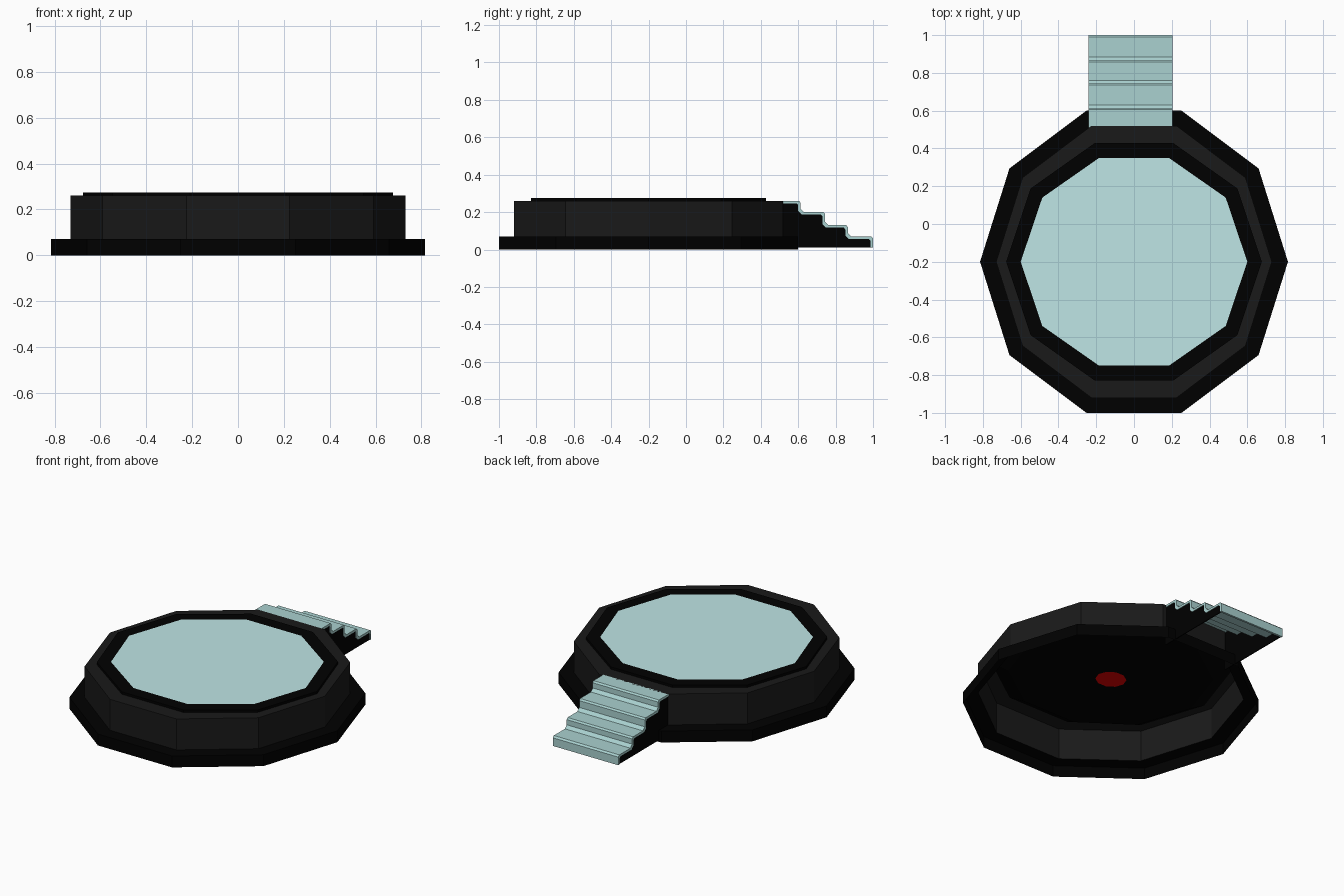
import bpy, bmesh
from math import cos, sin, pi

if "Cube" in bpy.data.objects:
    bpy.data.objects.remove(bpy.data.objects["Cube"])

CENTRE_Y = -0.2
SIDES = 10


def material(name, rgb):
    m = bpy.data.materials.new(name)
    m.diffuse_color = (*rgb, 1)
    m.use_nodes = True
    m.node_tree.nodes["Principled BSDF"].inputs["Base Color"].default_value = m.diffuse_color
    return m


black = material("black", (0.0, 0.0, 0.0))
charcoal = material("charcoal", (0.010, 0.010, 0.010))
pale_teal = material("pale_teal", (0.52, 0.79, 0.79))
stair_teal = material("stair_teal", (0.40, 0.64, 0.63))
red = material("red", (0.80, 0.0, 0.0))


def finish(name, bm, mat):
    bmesh.ops.recalc_face_normals(bm, faces=bm.faces)
    mesh = bpy.data.meshes.new(name)
    bm.to_mesh(mesh)
    bm.free()
    mesh.materials.append(mat)
    ob = bpy.data.objects.new(name, mesh)
    bpy.context.collection.objects.link(ob)
    return ob


def loft(name, rings, mat, cap=False):
    """Ten-sided shell through rings of (x radius, y radius, z)."""
    bm = bmesh.new()
    loops = []
    for rx, ry, z in rings:
        loops.append([bm.verts.new((rx * cos(2 * pi * i / SIDES),
                                    CENTRE_Y + ry * sin(2 * pi * i / SIDES), z))
                      for i in range(SIDES)])
    for a, b in zip(loops, loops[1:]):
        for i in range(SIDES):
            j = (i + 1) % SIDES
            bm.faces.new((a[i], a[j], b[j], b[i]))
    if cap:
        bm.faces.new(loops[-1])
    return finish(name, bm, mat)


def extrude_x(name, profile, x0, x1, mat):
    """Solid from a (y, z) outline swept between two x positions."""
    bm = bmesh.new()
    face = bm.faces.new([bm.verts.new((x0, y, z)) for y, z in profile])
    out = bmesh.ops.extrude_face_region(bm, geom=[face], use_keep_orig=True)
    verts = [v for v in out["geom"] if isinstance(v, bmesh.types.BMVert)]
    bmesh.ops.translate(bm, verts=verts, vec=(x1 - x0, 0, 0))
    return finish(name, bm, mat)


# Platform: open-bottomed flange, wall and raised rim
loft("base_flange", [(0.815, 0.841, 0), (0.815, 0.841, 0.07), (0.73, 0.757, 0.07)], black)
loft("outer_wall", [(0.73, 0.757, 0.07), (0.73, 0.757, 0.26), (0.677, 0.66, 0.26)], charcoal)
loft("top_rim", [(0.677, 0.66, 0.26), (0.677, 0.66, 0.275), (0.60, 0.578, 0.275)], black)
loft("top_surface", [(0.60, 0.578, 0.275)], pale_teal, cap=True)

# Underside: hanging basin with a red centre
loft("underside", [(0.677, 0.66, 0.26), (0.58, 0.56, 0.205),
                   (0.34, 0.33, 0.185), (0.09, 0.082, 0.178)], black)
loft("underside_light", [(0.09, 0.082, 0.178)], red, cap=True)

# Stair treads: a folded ribbon with chamfered noses and coved riser feet
T = 0.013
top = [(0.51, 0.26)]
for nose_y, z, z_next in ((0.613, 0.26, 0.20), (0.743, 0.20, 0.13), (0.865, 0.13, 0.07)):
    top += [(nose_y - 0.008, z), (nose_y, z - 0.010),
            (nose_y, z_next + 0.018), (nose_y + 0.018, z_next)]
top += [(0.99, 0.07), (1.0, 0.06), (1.0, 0.01)]
under = [(y - T, z - T) for y, z in top]
under[0] = (0.51, 0.26 - T)
under[-1] = (1.0 - T, 0.01)
extrude_x("stair_treads", top + under[::-1], -0.24, 0.205, stair_teal)

# Stair side panels under the treads, left and right
for side, x in (("left", -0.236), ("right", 0.195)):
    extrude_x(f"stair_side_panel_{side}", under + [(0.51, 0.01)], x, x + 0.006, black)
